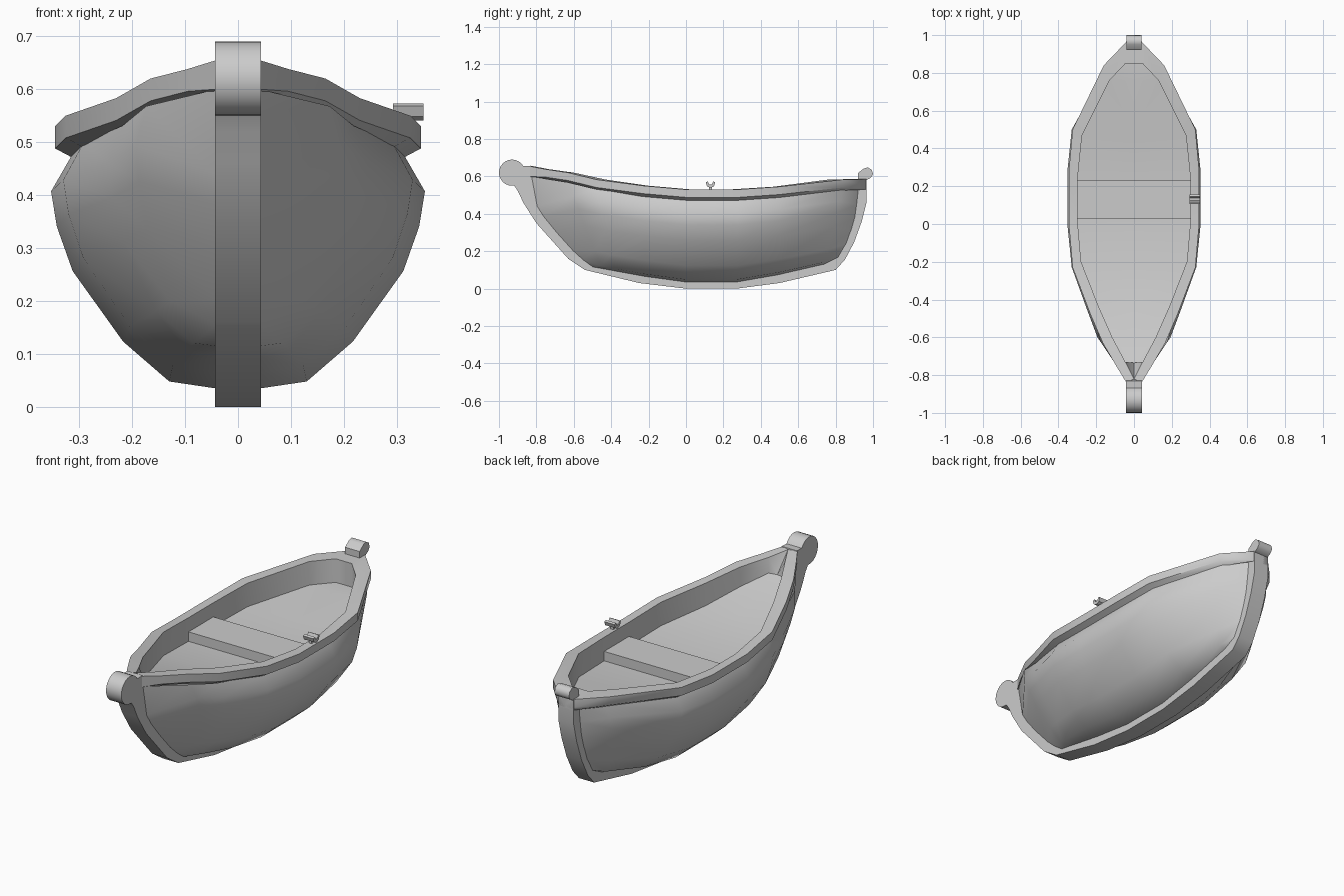
import bpy, bmesh, math

if "Cube" in bpy.data.objects:
    bpy.data.objects.remove(bpy.data.objects["Cube"])

def make(name, verts, faces, mirror=False, smooth=None):
    me = bpy.data.meshes.new(name)
    me.from_pydata(verts, [], faces)
    bm = bmesh.new()
    bm.from_mesh(me)
    if mirror:
        geo = bm.verts[:] + bm.edges[:] + bm.faces[:]
        dup = bmesh.ops.duplicate(bm, geom=geo)["geom"]
        for v in [g for g in dup if isinstance(g, bmesh.types.BMVert)]:
            v.co.x = -v.co.x
        bmesh.ops.reverse_faces(bm, faces=[g for g in dup if isinstance(g, bmesh.types.BMFace)])
        bmesh.ops.remove_doubles(bm, verts=bm.verts, dist=1e-4)
    else:
        bmesh.ops.recalc_face_normals(bm, faces=bm.faces)
    bm.to_mesh(me)
    bm.free()
    ob = bpy.data.objects.new(name, me)
    bpy.context.collection.objects.link(ob)
    if smooth:
        bpy.ops.object.select_all(action='DESELECT')
        ob.select_set(True)
        bpy.context.view_layer.objects.active = ob
        bpy.ops.object.shade_smooth_by_angle(angle=math.radians(smooth))
    return ob

def extrude_x(name, prof, x0, x1, smooth=None):
    n = len(prof)
    verts = [(x, y, z) for x in (x0, x1) for y, z in prof]
    faces = [list(range(n)), list(range(2 * n - 1, n - 1, -1))]
    faces += [(i, i + n, (i + 1) % n + n, (i + 1) % n) for i in range(n)]
    return make(name, verts, faces, smooth=smooth)

def loft(name, cols, smooth):
    m = len(cols[0])
    verts = [p for c in cols for p in c]
    faces = [(i * m + j, i * m + j + 1, (i + 1) * m + j + 1, (i + 1) * m + j)
             for i in range(len(cols) - 1) for j in range(m - 1)]
    return make(name, verts, faces, mirror=True, smooth=smooth)

# Gunwale stations: outer y, outer x, inner y, inner x, top z, floor depth
rim = [(-.84, .04, -.82, 0, .655, .095), (-.75, .095, -.73, .046, .638, .08),
       (-.63, .165, -.60, .115, .62, .10),
       (-.48, .23, -.43, .19, .583, .115), (-.23, .325, -.20, .28, .55, .12),
       (0, .345, .03, .30, .53, .12), (.28, .345, .23, .30, .53, .12),
       (.50, .325, .47, .275, .545, .12), (.84, .16, .76, .13, .583, .12),
       (.965, .04, .85, .045, .585, .12), (.965, 0, .85, 0, .585, .12)]

# Rim with inner walls, and the raised floor (blunt at the bow)
cols, floor = [], []
for i, (yo, xo, yi, xi, z, d) in enumerate(rim):
    inset, low = (.03, .058) if xo > .05 else (0, .055)
    yf = -.735 if i == 0 else yi
    cols.append([(xi, yf, z - d), (xi, yi, z), (xo, yo, z),
                 (xo, yo, z - (.042 if i else .055)), (max(xo - inset, 0), yo, z - low)])
    floor.append([(0, yf, z - d), (xi, yf, z - d)])
loft("rim", cols, 48)
loft("floor", floor, 40)

# Hull: section fractions swept between keel line and rim, ends follow the stems
fx = [0, .33, .65, 1, 1.11, 1.15, 1]
fz = [0, .03, .20, .50, .69, .84, 1]
bow = [(-.50, .115), (-.555, .155), (-.61, .205), (-.70, .305), (-.765, .385), (-.80, .44), (-.83, .60)]
stern = [(.79, .145), (.82, .17), (.86, .24), (.885, .31), (.905, .38), (.915, .45), (.925, .54)]
keel_line = [(-.45, .107), (-.38, .094), (-.22, .065), (0, .035), (.27, .035), (.5, .075), (.74, .13)]
inset = [-.008, .012, .033, .033, .033, .033, .025]
cols = [[(.04, y, z) for y, z in bow]]
for (ky, kz), (yo, xo, yi, xi, zt, d), s in zip(keel_line, rim[2:9], inset):
    gx = xo - s
    gz = zt - .052
    cols.append([(.04 + (gx - .04) * a, ky + (yo - ky) * b, kz + (gz - kz) * b)
                 for a, b in zip(fx, fz)])
cols.append([(.04, y, z) for y, z in stern])
loft("hull", cols, 60)

# Keel and stems, with the round bow scroll
scroll = [(-.93 + .07 * math.cos(math.radians(a)), .62 + .07 * math.sin(math.radians(a)))
          for a in range(30, 256, 15)]
outer = [(-.918, .55), (-.898, .52), (-.87, .46), (-.80, .35), (-.63, .16), (-.54, .10),
         (-.25, .03), (0, 0), (.27, 0), (.5, .03), (.8, .10), (.85, .155), (.90, .25), (.94, .36),
         (.965, .46), (.965, .583), (.91, .583)]
inner = [(.90, .40), (.83, .21), (.76, .16), (.5, .10), (.27, .06), (0, .06),
         (-.25, .09), (-.48, .14), (-.58, .22), (-.76, .44), (-.80, .56), (-.82, .62), (-.83, .657)]
extrude_x("keel", scroll + outer + inner, -.043, .043, 40)

# Stern knob
extrude_x("stern_knob", [(.92, .575), (.92, .618), (.95, .642), (.972, .648), (.993, .635),
                         (1, .612), (.988, .593), (.965, .58)], -.041, .041, 50)

# Seat plank
extrude_x("seat", [(.03, .40), (.03, .458), (.23, .458), (.23, .40)], -.302, .302)

# Oarlock on one side: forked cradle on a short post
extrude_x("oarlock", [(.112, .548), (.105, .568), (.116, .573), (.124, .557), (.138, .557),
                      (.146, .573), (.157, .568), (.15, .548), (.138, .541), (.124, .541)], .293, .35)
extrude_x("oarlock_post", [(.124, .52), (.124, .55), (.138, .55), (.138, .52)], .313, .328)
